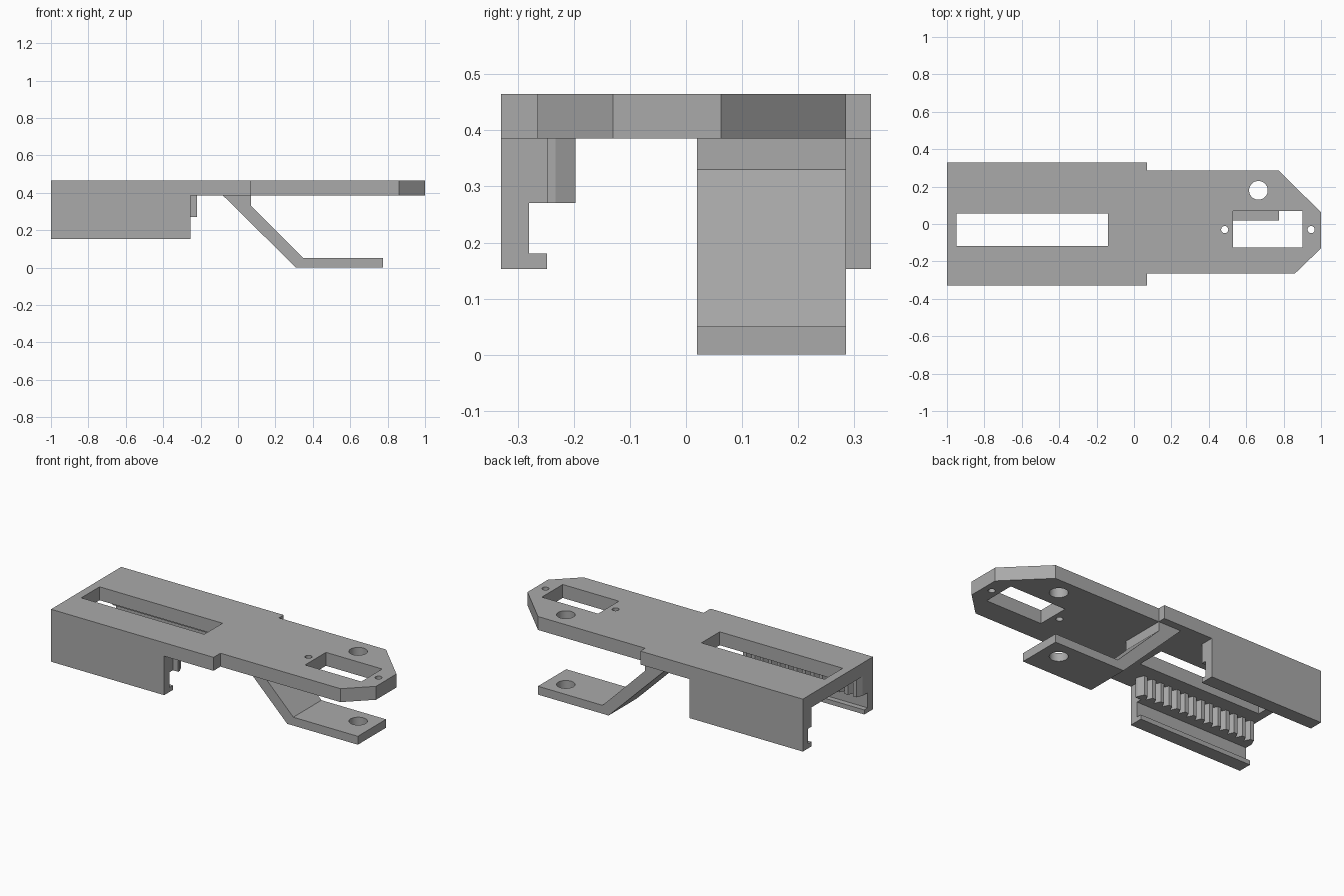
import bpy, bmesh
from mathutils import Vector

if "Cube" in bpy.data.objects:
    bpy.data.objects.remove(bpy.data.objects["Cube"])

grey = bpy.data.materials.new("plain grey")
grey.use_nodes = True
colour = (0.4, 0.4, 0.4, 1)
grey.diffuse_color = colour
grey.node_tree.nodes["Principled BSDF"].inputs["Base Color"].default_value = colour


def prism(name, profile, axis, start, end):
    """Extrude a 2D profile along x, y or z."""
    place = {"x": lambda a, b, c: (c, a, b),
             "y": lambda a, b, c: (a, c, b),
             "z": lambda a, b, c: (a, b, c)}[axis]
    bm = bmesh.new()
    face = bm.faces.new([bm.verts.new(place(a, b, start)) for a, b in profile])
    shift = Vector(place(0, 0, end - start))
    new = bmesh.ops.extrude_face_region(bm, geom=[face])["geom"]
    bmesh.ops.translate(bm, vec=shift, verts=[v for v in new if isinstance(v, bmesh.types.BMVert)])
    bmesh.ops.recalc_face_normals(bm, faces=bm.faces)
    mesh = bpy.data.meshes.new(name)
    bm.to_mesh(mesh)
    bm.free()
    mesh.materials.append(grey)
    obj = bpy.data.objects.new(name, mesh)
    bpy.context.collection.objects.link(obj)
    return obj


def box_cutter(x0, x1, y0, y1):
    return prism("slot_cutter", [(x0, y0), (x1, y0), (x1, y1), (x0, y1)], "z", -0.2, 0.7)


def hole_cutter(x, y, radius):
    bpy.ops.mesh.primitive_cylinder_add(vertices=40, radius=radius, depth=2, location=(x, y, 0))
    return bpy.context.object


def cut(obj, cutters):
    bpy.context.view_layer.objects.active = obj
    for cutter in cutters:
        cutter.hide_render = True
        mod = obj.modifiers.new("cut", "BOOLEAN")
        mod.operation = "DIFFERENCE"
        mod.solver = "EXACT"
        mod.object = cutter
        bpy.ops.object.modifier_apply(modifier=mod.name)
        bpy.data.objects.remove(cutter)


def smooth_holes(obj):
    bpy.ops.object.select_all(action="DESELECT")
    obj.select_set(True)
    bpy.context.view_layer.objects.active = obj
    bpy.ops.object.shade_smooth_by_angle(angle=0.5)


TOP, UNDER, FOOT = 0.465, 0.385, 0.153

# Top plate with its chamfered nose, slots and holes
plate = prism("top_plate", [
    (-1, -0.33), (0.07, -0.33), (0.07, -0.265), (0.86, -0.265), (1, -0.13),
    (1, 0.062), (0.775, 0.285), (0.07, 0.285), (0.07, 0.33), (-1, 0.33)], "z", UNDER, TOP)
cut(plate, [box_cutter(-0.95, -0.14, -0.117, 0.055),
            box_cutter(0.53, 0.9, -0.126, 0.07),
            hole_cutter(0.665, 0.18, 0.05),
            hole_cutter(0.485, -0.03, 0.019),
            hole_cutter(0.947, -0.03, 0.019)])
smooth_holes(plate)

# Side walls: thick upper band, thin middle and an inward lip at the foot
wall = [(0.33, UNDER), (0.33, FOOT), (0.248, FOOT), (0.248, 0.18),
        (0.28, 0.18), (0.28, 0.27), (0.248, 0.27), (0.248, UNDER)]
for name, side in (("front_wall", -1), ("back_wall", 1)):
    prism(name, [(side * y, z) for y, z in wall], "x", -1, -0.255)

# Toothed rack on the inside of the front wall
count, left, right = 14, -1, -0.22
pitch = (right - left) / count
rack = [(right, -0.248), (left, -0.248)]
for i in range(count):
    x = left + i * pitch
    rack += [(x, -0.233), (x + 0.3 * pitch, -0.197),
             (x + 0.7 * pitch, -0.197), (x + 0.99 * pitch, -0.233)]
rack.append((right, -0.233))
prism("tooth_rack", rack, "z", 0.27, UNDER)

# Sloping arm with a flat foot below the nose
arm = prism("lower_arm", [
    (-0.08, UNDER), (0.31, 0), (0.775, 0), (0.775, 0.05),
    (0.35, 0.05), (0.07, 0.33), (0.07, UNDER)], "y", 0.02, 0.285)
cut(arm, [hole_cutter(0.665, 0.18, 0.05)])
smooth_holes(arm)
